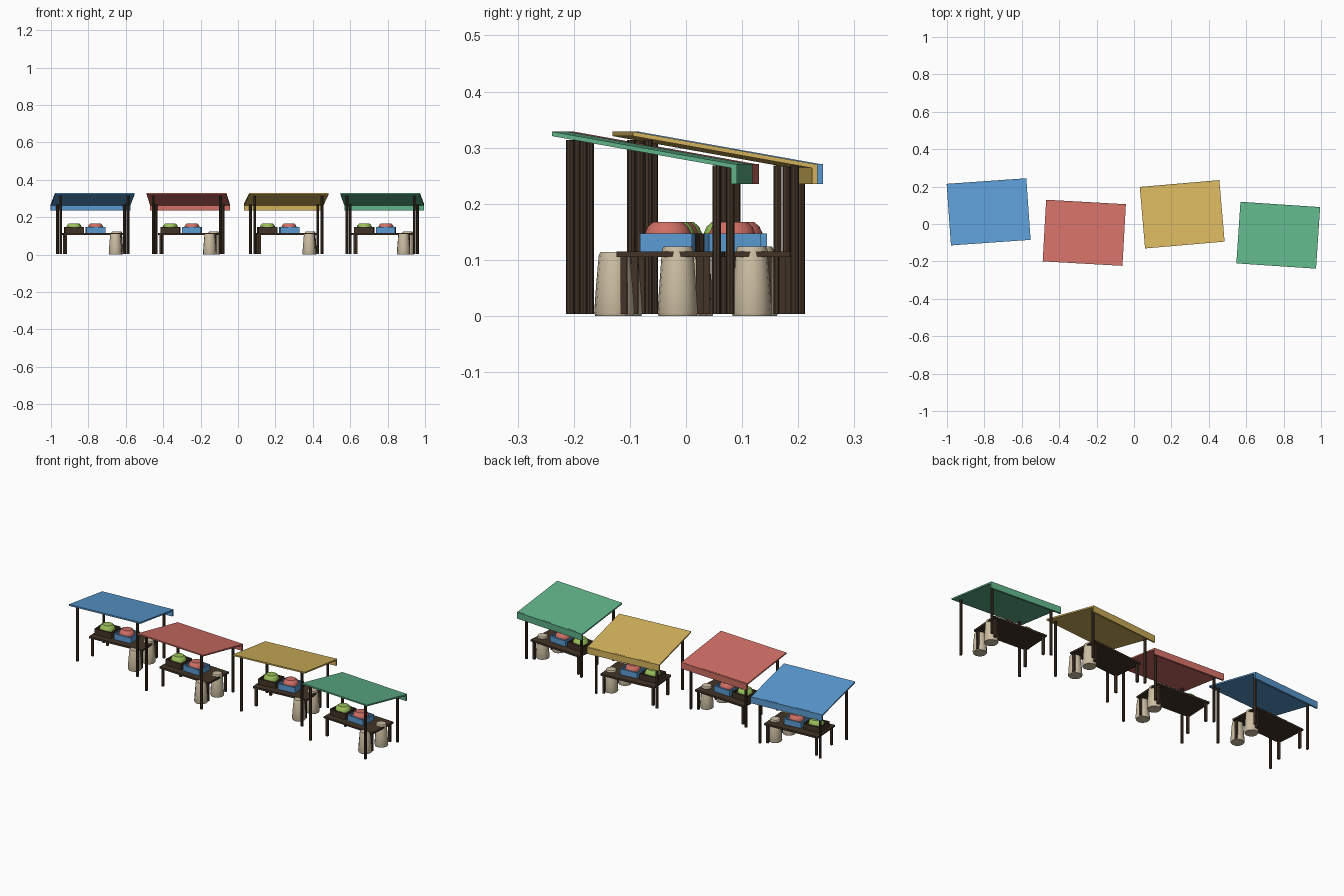
import bpy, bmesh
from math import radians
from mathutils import Matrix, Vector

if "Cube" in bpy.data.objects:
    bpy.data.objects.remove(bpy.data.objects["Cube"], do_unlink=True)


def material(name, r, g, b):
    m = bpy.data.materials.new(name)
    m.use_nodes = True
    m.diffuse_color = (r, g, b, 1)
    bsdf = m.node_tree.nodes["Principled BSDF"]
    bsdf.inputs["Base Color"].default_value = (r, g, b, 1)
    bsdf.inputs["Roughness"].default_value = 0.9
    return m


BLUE = material("blue", .105, .33, .65)
RED = material("coral red", .63, .16, .13)
YELLOW = material("mustard yellow", .66, .456, .107)
GREEN = material("sea green", .114, .445, .25)
WOOD = material("dark wood", .055, .034, .021)
SACKCLOTH = material("sackcloth", .60, .51, .36)
LEAF = material("leaf green", .32, .52, .10)


def finish(bm, name, mat, frame, smooth=False):
    bmesh.ops.recalc_face_normals(bm, faces=bm.faces)
    mesh = bpy.data.meshes.new(name)
    bm.to_mesh(mesh)
    bm.free()
    mesh.materials.append(mat)
    obj = bpy.data.objects.new(name, mesh)
    bpy.context.collection.objects.link(obj)
    obj.matrix_world = frame
    if smooth:
        bpy.ops.object.select_all(action='DESELECT')
        obj.select_set(True)
        bpy.context.view_layer.objects.active = obj
        bpy.ops.object.shade_smooth_by_angle(angle=radians(40))
    return obj


def box(name, mat, frame, center, size, slope=0):
    """Box; slope lowers it towards the back."""
    bm = bmesh.new()
    bmesh.ops.create_cube(bm, size=1)
    for v in bm.verts:
        v.co = Vector(center) + v.co * Vector(size)
        v.co.z -= slope * (v.co.y - center[1])
    return finish(bm, name, mat, frame)


def turned(name, mat, frame, x, y, profile, sides, smooth=True):
    """Closed solid of stacked rings given as (radius, height)."""
    bm = bmesh.new()
    rings = []
    for r, z in profile:
        at = Matrix.Translation((x, y, z))
        ring = bmesh.ops.create_circle(bm, segments=sides, radius=r, matrix=at)
        rings.append(ring["verts"])
    for low, high in zip(rings, rings[1:]):
        for i in range(sides):
            j = (i + 1) % sides
            bm.faces.new((low[i], low[j], high[j], high[i]))
    bm.faces.new(rings[0])
    bm.faces.new(rings[-1])
    return finish(bm, name, mat, frame, smooth)


def crate(name, mat, frame, x, y):
    """Crate with a floor and four raised walls."""
    w, d, low, high, t = .102, .092, .115, .147, .007
    box(name + "_base", mat, frame, (x, y, low + .012), (w, d, .024))
    mid, h = (low + high) / 2, high - low
    for s in (-1, 1):
        box(name + "_side", mat, frame, (x + s * (w - t) / 2, y, mid), (t, d, h))
        box(name + "_end", mat, frame, (x, y + s * (d - t) / 2, mid), (w, t, h))


def stall(x, y, angle, cloth):
    f = Matrix.Translation((x, y, 0)) @ Matrix.Rotation(radians(angle), 4, 'Z')

    # Sloping canopy with a valance on the low back edge
    box("canopy", cloth, f, (0, 0, .296), (.427, .322, .008), slope=.178)
    box("valance", cloth, f, (0, .164, .253), (.427, .01, .036))

    # Posts and table
    for s in (-1, 1):
        for py, top in ((-.131, .314), (.131, .268)):
            turned("canopy_post", WOOD, f, s * .18, py,
                   [(.0075, .004), (.0075, top)], 8)
        for ly in (-.037, .111):
            box("table_leg", WOOD, f, (s * .146, ly, .055), (.012, .012, .102))
    box("table_top", WOOD, f, (0, .037, .11), (.32, .172, .01))

    # Crates of produce
    for cx, wood, heap in ((-.098, WOOD, LEAF), (.018, BLUE, RED)):
        crate("crate", wood, f, cx, .033)
        turned("produce_heap", heap, f, cx, .033,
               [(.041, .138), (.041, .148), (.036, .159), (.026, .168)], 12)

    # Sacks, the rear one rising through the table
    for sx, sy, top in ((.118, -.056, .114), (.133, .058, .124)):
        turned("sack", SACKCLOTH, f, sx, sy,
               [(.034, 0), (.036, .006), (.033, .05), (.028, top - .006),
                (.025, top)], 12)


# Row of four stalls, each turned a little
stall(-.777, .061, 4, BLUE)
stall(-.266, -.051, -3.2, RED)
stall(.258, .048, 4.9, YELLOW)
stall(.771, -.064, -3.8, GREEN)
